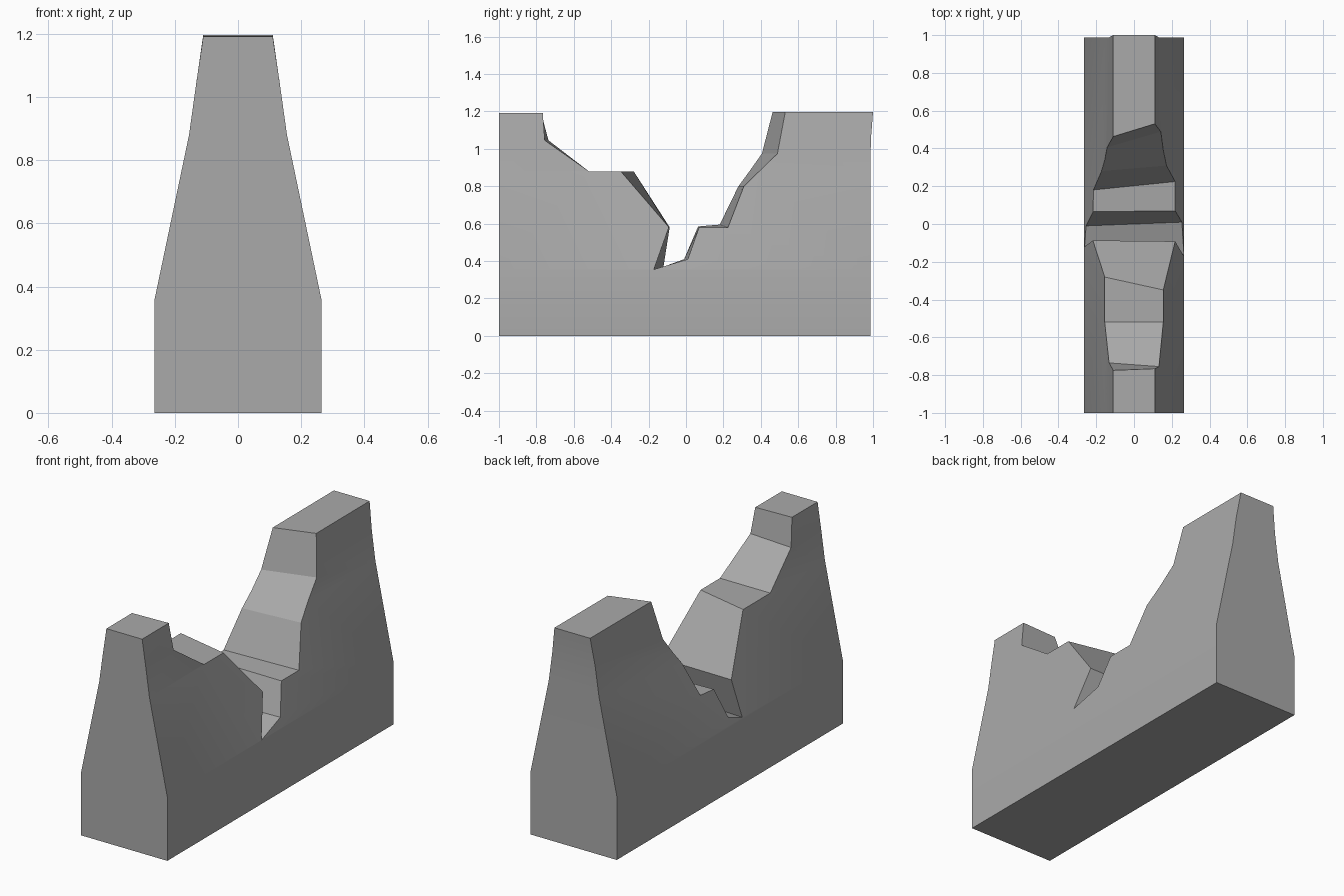
import bpy
import bmesh
import math

if "Cube" in bpy.data.objects:
    bpy.data.objects.remove(bpy.data.objects["Cube"])

stone = bpy.data.materials.new("grey stone")
stone.use_nodes = True
grey = (0.4, 0.4, 0.4, 1)
stone.diffuse_color = grey
stone.node_tree.nodes["Principled BSDF"].inputs["Base Color"].default_value = grey


def loft(name, rings):
    """Skin equal rings of points into a closed solid."""
    bm = bmesh.new()
    rows = [[bm.verts.new(p) for p in ring] for ring in rings]
    n = len(rows[0])
    for a, b in zip(rows, rows[1:]):
        for i in range(n):
            j = (i + 1) % n
            bm.faces.new((a[i], a[j], b[j], b[i]))
    bm.faces.new(rows[0])
    bm.faces.new(rows[-1])
    bmesh.ops.recalc_face_normals(bm, faces=bm.faces)
    mesh = bpy.data.meshes.new(name)
    bm.to_mesh(mesh)
    bm.free()
    mesh.materials.append(stone)
    obj = bpy.data.objects.new(name, mesh)
    bpy.context.collection.objects.link(obj)
    return obj


# Tapered wall: height at front, height at back, half width, back end
levels = [
    (0, 0, 0.265, 0.987),
    (0.355, 0.355, 0.265, 0.987),
    (0.88, 0.88, 0.155, 0.987),
    (1.045, 1.045, 0.132, 0.988),
    (1.192, 1.197, 0.11, 1.0),
]
wall = loft("broken_wall", [
    [(-w, -1, zf), (w, -1, zf), (w, back, zb), (-w, back, zb)]
    for zf, zb, w, back in levels])

# Broken edge, front to back: (y, z) on the -x side, (y, z) on the +x side
breaks = [
    ((-0.777, 1.3), (-0.768, 1.3)),
    ((-0.775, 1.195), (-0.766, 1.195)),
    ((-0.735, 1.045), (-0.755, 1.045)),
    ((-0.52, 0.88), (-0.52, 0.88)),
    ((-0.28, 0.88), (-0.35, 0.88)),
    ((-0.087, 0.58), (-0.092, 0.58)),
    ((-0.12, 0.37), (-0.172, 0.355)),
    ((-0.01, 0.41), (0.01, 0.41)),
    ((0.065, 0.585), (0.07, 0.58)),
    ((0.18, 0.595), (0.225, 0.58)),
    ((0.28, 0.80), (0.31, 0.80)),
    ((0.405, 0.975), (0.49, 0.975)),
    ((0.462, 1.197), (0.532, 1.197)),
    ((0.464, 1.3), (0.534, 1.3)),
]


def half_width(z):
    """Half width of the wall at a height."""
    for (z0, _, w0, _), (z1, _, w1, _) in zip(levels, levels[1:]):
        if z <= z1:
            return w0 + (w1 - w0) * (z - z0) / (z1 - z0)
    return levels[-1][2]


cutter = loft("gap_cutter", [
    [(side * (half_width(p[k][1]) + 0.004), *p[k]) for p in breaks]
    for k, side in enumerate((-1, 1))])
cutter.hide_render = True
cutter.hide_set(True)

# Cut the gap out of the wall
cut = wall.modifiers.new("gap", 'BOOLEAN')
cut.operation = 'DIFFERENCE'
cut.solver = 'EXACT'
cut.object = cutter
bpy.ops.object.select_all(action='DESELECT')
wall.select_set(True)
bpy.context.view_layer.objects.active = wall
bpy.ops.object.modifier_apply(modifier=cut.name)
bpy.data.objects.remove(cutter)
bpy.ops.object.shade_smooth_by_angle(angle=math.radians(13))
